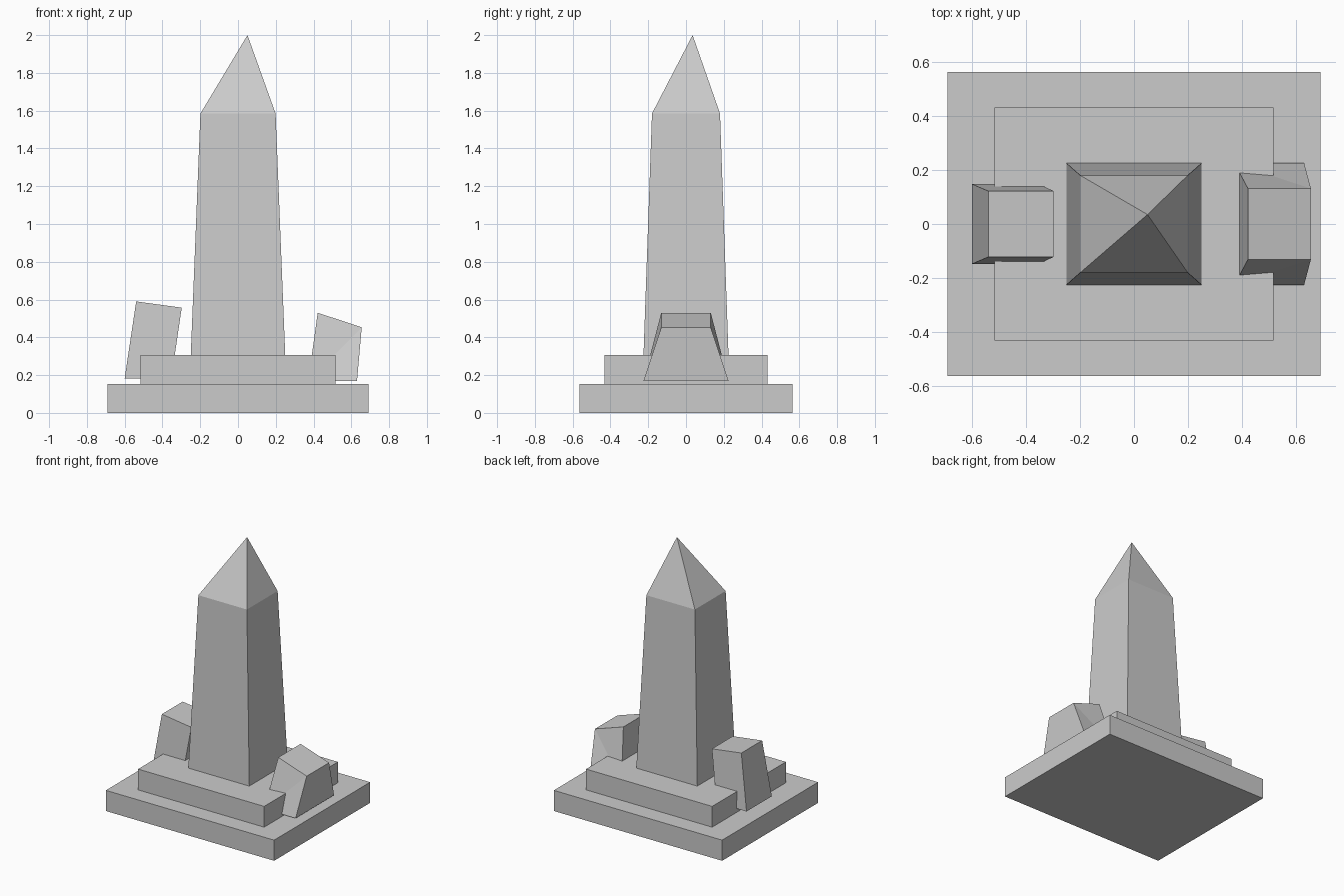
import bpy
import bmesh

if "Cube" in bpy.data.objects:
    bpy.data.objects.remove(bpy.data.objects["Cube"])


def make_object(name, bm):
    bmesh.ops.recalc_face_normals(bm, faces=bm.faces)
    mesh = bpy.data.meshes.new(name)
    bm.to_mesh(mesh)
    bm.free()
    obj = bpy.data.objects.new(name, mesh)
    bpy.context.collection.objects.link(obj)
    return obj


def ring(bm, hx, hy, z):
    return [bm.verts.new((sx * hx, sy * hy, z))
            for sx, sy in ((-1, -1), (1, -1), (1, 1), (-1, 1))]


def block(name, hx, hy, z0, z1):
    """Box centred on the z axis."""
    bm = bmesh.new()
    low, high = ring(bm, hx, hy, z0), ring(bm, hx, hy, z1)
    bm.faces.new(low)
    bm.faces.new(high)
    for i in range(4):
        j = (i + 1) % 4
        bm.faces.new((low[i], low[j], high[j], high[i]))
    return make_object(name, bm)


def stone(name, profile, y_low, y_high, crease=False):
    """Front profile (bottom left, bottom right, top right, top left),
    widened in y towards the bottom."""
    bm = bmesh.new()
    depths = (y_low, y_low, y_high, y_high)
    front, back = [[bm.verts.new((x, side * d, z))
                    for (x, z), d in zip(profile, depths)] for side in (-1, 1)]
    for side in (front, back):
        if crease:
            bm.faces.new((side[0], side[1], side[2]))
            bm.faces.new((side[0], side[2], side[3]))
        else:
            bm.faces.new(side)
    for i in range(4):
        j = (i + 1) % 4
        bm.faces.new((front[i], front[j], back[j], back[i]))
    return make_object(name, bm)


# Stepped plinth
block("base_slab", 0.69, 0.5625, 0.0, 0.153)
block("upper_step", 0.517, 0.432, 0.153, 0.307)

# Tapered shaft with an off-centre pointed top
bm = bmesh.new()
foot = ring(bm, 0.25, 0.225, 0.307)
shoulder = ring(bm, 0.199, 0.18, 1.585)
tip = bm.verts.new((0.05, 0.035, 2.0))
bm.faces.new(foot)
for i in range(4):
    j = (i + 1) % 4
    bm.faces.new((foot[i], foot[j], shoulder[j], shoulder[i]))
    bm.faces.new((shoulder[i], shoulder[j], tip))
make_object("obelisk_shaft", bm)

# Leaning stones at either side
stone("left_stone",
      [(-0.60, 0.183), (-0.353, 0.183), (-0.298, 0.557), (-0.539, 0.59)],
      0.148, 0.122)
stone("right_stone",
      [(0.372, 0.17), (0.63, 0.17), (0.655, 0.453), (0.422, 0.53)],
      0.225, 0.131, crease=True)
